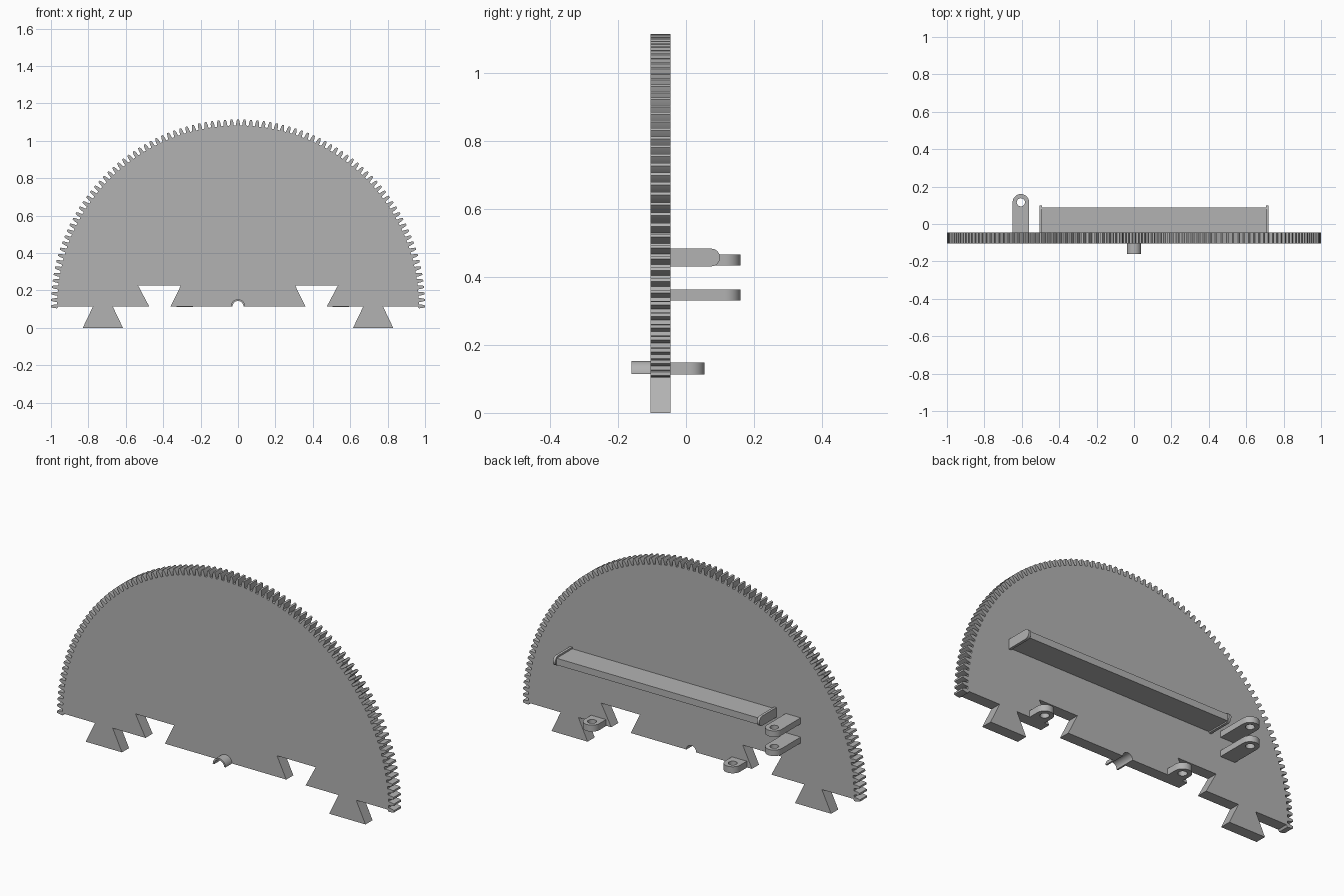
import bpy, bmesh, math
from mathutils import Vector

old = bpy.data.objects.get("Cube")
if old:
    bpy.data.objects.remove(old, do_unlink=True)

grey = bpy.data.materials.new("plain_grey")
grey.use_nodes = True
colour = (0.45, 0.45, 0.45, 1)
grey.diffuse_color = colour
grey.node_tree.nodes["Principled BSDF"].inputs["Base Color"].default_value = colour

AXES = {"x": lambda a, b, c: Vector((c, a, b)),
        "y": lambda a, b, c: Vector((a, c, b)),
        "z": lambda a, b, c: Vector((a, b, c))}


def prism(name, loops, axis, start, end):
    """Fill an outline (later loops are holes) and extrude it along an axis."""
    place = AXES[axis]
    bm = bmesh.new()
    edges = []
    for loop in loops:
        vs = [bm.verts.new(place(a, b, start)) for a, b in loop]
        edges += [bm.edges.new((v, vs[i - 1])) for i, v in enumerate(vs)]
    bmesh.ops.triangle_fill(bm, edges=edges, use_beauty=True, normal=place(0, 0, 1))
    out = bmesh.ops.extrude_face_region(bm, geom=bm.faces[:])
    moved = [g for g in out["geom"] if isinstance(g, bmesh.types.BMVert)]
    bmesh.ops.translate(bm, verts=moved, vec=place(0, 0, end - start))
    bmesh.ops.recalc_face_normals(bm, faces=bm.faces[:])
    mesh = bpy.data.meshes.new(name)
    bm.to_mesh(mesh)
    bm.free()
    mesh.materials.append(grey)
    obj = bpy.data.objects.new(name, mesh)
    bpy.context.collection.objects.link(obj)
    bpy.ops.object.select_all(action="DESELECT")
    obj.select_set(True)
    bpy.context.view_layer.objects.active = obj
    bpy.ops.object.shade_smooth_by_angle(angle=math.radians(25))
    return obj


def arc(cx, cy, r, a0, a1, n):
    angles = [math.radians(a0 + (a1 - a0) * i / n) for i in range(n + 1)]
    return [(cx + r * math.cos(a), cy + r * math.sin(a)) for a in angles]


BASE = 0.115            # height of the straight lower edge
FRONT, BACK = -0.105, -0.045
TEETH = 90              # tooth spaces in the half circle

# Toothed half disc with dovetail tabs, dovetail slots and a shaft notch
outline = []
tooth = [(0.967, -0.0105), (0.985, -0.009), (1.0, -0.005),
         (1.0, 0.005), (0.985, 0.009), (0.967, 0.0105)]
for i in range(TEETH + 1):
    t = math.pi * i / TEETH
    for r, w in tooth:
        outline.append((r * math.cos(t) - w * math.sin(t),
                        BASE + r * math.sin(t) + w * math.cos(t)))
half = [(0.96, BASE), (0.775, BASE), (0.83, 0), (0.615, 0), (0.67, BASE),
        (0.475, BASE), (0.535, 0.228), (0.305, 0.228), (0.36, BASE)]
outline += [(-x, z) for x, z in half]
outline += arc(0, BASE, 0.029, 180, 0, 16)
outline += half[::-1]
prism("toothed_half_disc", [outline], "y", FRONT, BACK)

# Half sleeve standing out of the front around the shaft notch
sleeve = arc(0, BASE, 0.038, 0, 180, 20) + arc(0, BASE, 0.029, 180, 0, 20)
prism("shaft_half_sleeve", [sleeve], "y", -0.16, FRONT)


# Rounded lugs with a pin hole on the back
def lug(name, x, tip, z0, z1):
    r = 0.044
    cy = tip - r
    shape = [(x - r, BACK), (x + r, BACK)] + arc(x, cy, r, 0, 180, 20)
    hole = arc(x, cy, 0.022, 0, 342, 19)
    prism(name, [shape, hole], "z", z0, z1)


lug("upper_hinge_lug", -0.605, 0.16, 0.434, 0.466)
lug("lower_hinge_lug", -0.605, 0.16, 0.331, 0.363)
lug("left_edge_lug", 0.55, 0.055, 0.113, 0.148)
lug("right_edge_lug", -0.285, 0.055, 0.113, 0.148)

# Long shelf between two rounded end plates
shelf = [(BACK, 0.438), (0.088, 0.438), (0.088, 0.474), (BACK, 0.474)]
prism("shelf", [shelf], "x", -0.495, 0.708)
end_shape = [(BACK, 0.483), (BACK, 0.431)] + arc(0.074, 0.457, 0.026, -90, 90, 16)
for name, x in (("left_end_plate", 0.706), ("right_end_plate", -0.505)):
    prism(name, [end_shape], "x", x, x + 0.014)
